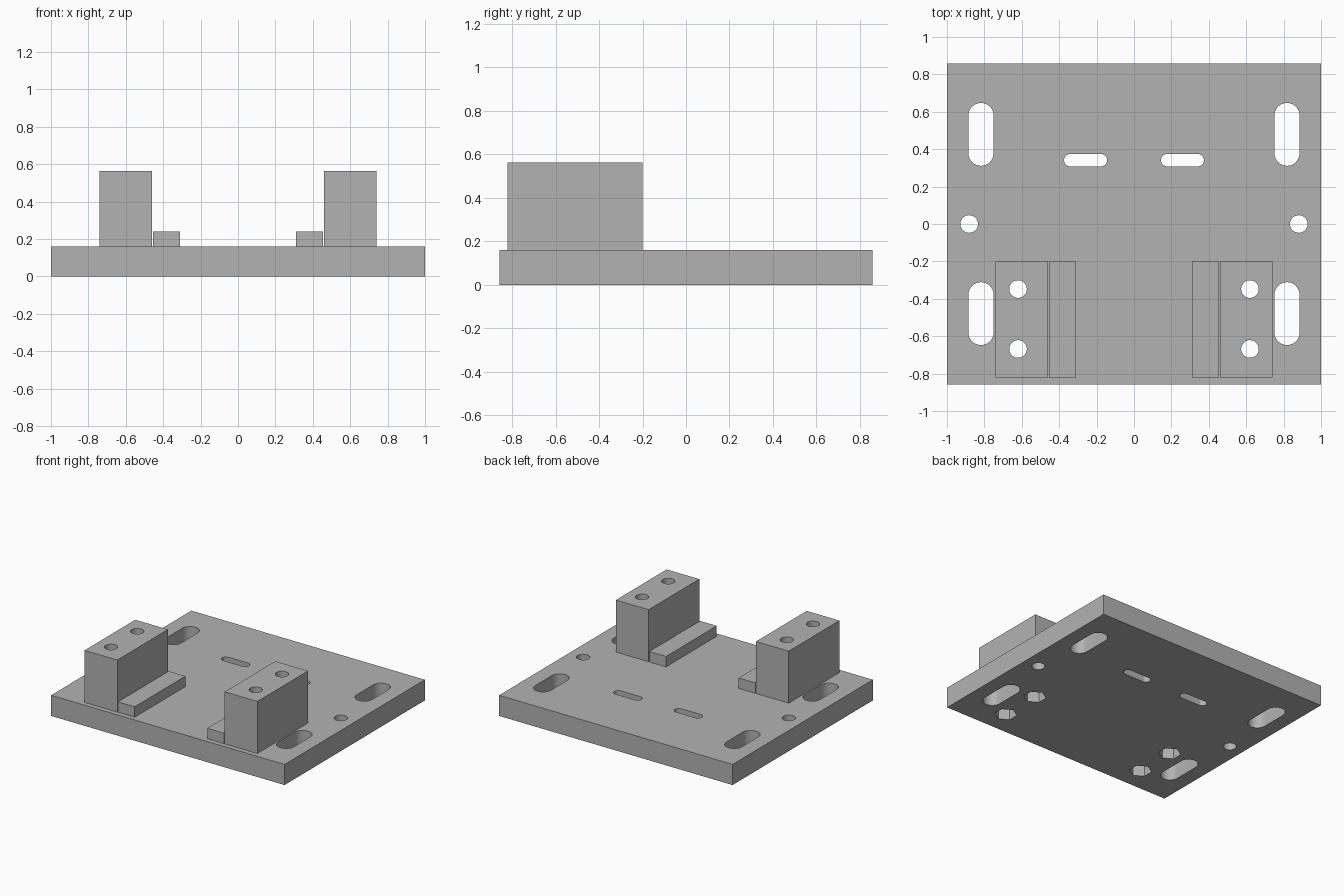
import bpy, bmesh, math

if "Cube" in bpy.data.objects:
    bpy.data.objects.remove(bpy.data.objects["Cube"])

grey = bpy.data.materials.new("plain grey")
grey.diffuse_color = (0.45, 0.45, 0.45, 1)
grey.use_nodes = True
grey.node_tree.nodes["Principled BSDF"].inputs["Base Color"].default_value = grey.diffuse_color


def finish(name, bm):
    bmesh.ops.recalc_face_normals(bm, faces=bm.faces)
    me = bpy.data.meshes.new(name)
    bm.to_mesh(me)
    bm.free()
    me.materials.append(grey)
    ob = bpy.data.objects.new(name, me)
    bpy.context.collection.objects.link(ob)
    return ob


def prism(bm, outline, z0, z1):
    """Closed prism standing on a flat outline."""
    low = [bm.verts.new((x, y, z0)) for x, y in outline]
    high = [bm.verts.new((x, y, z1)) for x, y in outline]
    bm.faces.new(low[::-1])
    bm.faces.new(high)
    for i in range(len(low)):
        j = (i + 1) % len(low)
        bm.faces.new((low[i], low[j], high[j], high[i]))


def box(name, x0, x1, y0, y1, z0, z1):
    bm = bmesh.new()
    prism(bm, [(x0, y0), (x1, y0), (x1, y1), (x0, y1)], z0, z1)
    return finish(name, bm)


def circle(cx, cy, r, n=40, start=0.0):
    return [(cx + r * math.cos(start + 2 * math.pi * i / n),
             cy + r * math.sin(start + 2 * math.pi * i / n)) for i in range(n)]


def slot(cx, cy, r, dx, dy, n=20):
    """Rounded slot whose end centres lie at +-(dx, dy)."""
    a = math.atan2(dy, dx)
    pts = []
    for s, turn in ((1, 0), (-1, math.pi)):
        for i in range(n + 1):
            t = a + turn - math.pi / 2 + math.pi * i / n
            pts.append((cx + s * dx + r * math.cos(t), cy + s * dy + r * math.sin(t)))
    return pts


# Through holes and hexagonal nut pockets
holes, pockets = bmesh.new(), bmesh.new()
for s in (-1, 1):
    for y in (0.479, -0.479):
        prism(holes, slot(s * 0.818, y, 0.067, 0, 0.101), -0.1, 0.7)
    prism(holes, slot(s * 0.259, 0.341, 0.033, 0.082, 0), -0.1, 0.7)
    prism(holes, circle(s * 0.881, 0, 0.047), -0.1, 0.7)
    for y in (-0.348, -0.668):
        prism(holes, circle(s * 0.62, y, 0.047), -0.1, 0.7)
        prism(pockets, circle(s * 0.62, y, 0.08, 6, math.pi / 2), -0.1, 0.12)
hole_cutter = finish("hole_cutter", holes)
pocket_cutter = finish("nut_pocket_cutter", pockets)

# Base plate, and a post with a low ledge on each side
plate = box("base_plate", -1, 1, -0.858, 0.858, 0, 0.16)
posts = []
for side, s in (("left", -1), ("right", 1)):
    posts.append(box(side + "_post", s * 0.46, s * 0.74, -0.82, -0.2, 0.16, 0.563))
    box(side + "_ledge", s * 0.311, s * 0.454, -0.82, -0.2, 0.16, 0.241)

# Cut the holes, then smooth their round walls
for ob in [plate] + posts:
    for cutter in [hole_cutter] + ([pocket_cutter] if ob is plate else []):
        mod = ob.modifiers.new("cut", 'BOOLEAN')
        mod.object = cutter
        mod.operation = 'DIFFERENCE'
        mod.solver = 'EXACT'
    bpy.ops.object.select_all(action='DESELECT')
    ob.select_set(True)
    bpy.context.view_layer.objects.active = ob
    for mod in list(ob.modifiers):
        bpy.ops.object.modifier_apply(modifier=mod.name)
    bpy.ops.object.shade_smooth_by_angle(angle=math.radians(30))

for cutter in (hole_cutter, pocket_cutter):
    bpy.data.objects.remove(cutter)
